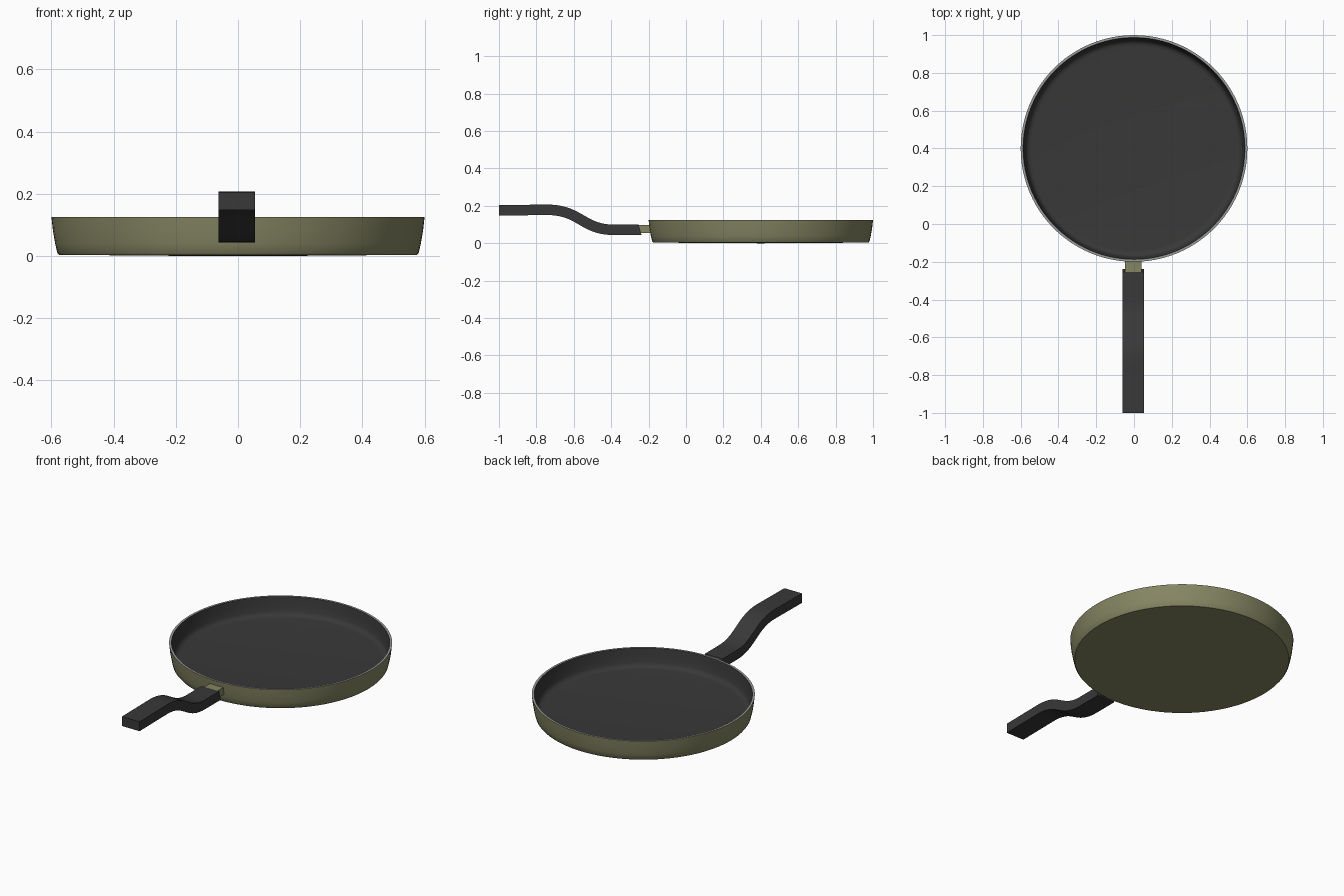
import bpy, bmesh, math
from mathutils import Vector

if "Cube" in bpy.data.objects:
    bpy.data.objects.remove(bpy.data.objects["Cube"])


def material(name, rgb):
    m = bpy.data.materials.new(name)
    m.diffuse_color = (*rgb, 1)
    m.use_nodes = True
    m.node_tree.nodes["Principled BSDF"].inputs["Base Color"].default_value = m.diffuse_color
    return m


olive = material("olive enamel", (0.235, 0.235, 0.125))
black = material("nonstick black", (0.04, 0.04, 0.04))
grey = material("bare metal rim", (0.32, 0.32, 0.31))


def finish(name, bm, mats, angle=35):
    bmesh.ops.recalc_face_normals(bm, faces=bm.faces)
    me = bpy.data.meshes.new(name)
    bm.to_mesh(me)
    bm.free()
    for m in mats:
        me.materials.append(m)
    ob = bpy.data.objects.new(name, me)
    bpy.context.collection.objects.link(ob)
    bpy.ops.object.select_all(action='DESELECT')
    bpy.context.view_layer.objects.active = ob
    ob.select_set(True)
    bpy.ops.object.shade_smooth_by_angle(angle=math.radians(angle))
    return ob


# Pan body: lathed profile (radius, height, material of the band that follows)
profile = [(0, 0, 0), (0.25, 0.001, 0), (0.576, 0.004, 0), (0.581, 0.01, 0),
           (0.588, 0.04, 0), (0.595, 0.08, 0), (0.6, 0.125, 2),
           (0.587, 0.125, 1), (0.581, 0.08, 1), (0.574, 0.045, 1),
           (0.568, 0.03, 1), (0.556, 0.022, 1), (0.54, 0.02, 1), (0, 0.02, 1)]
N = 96
bm = bmesh.new()
rings = []
for r, z, _ in profile:
    if r == 0:
        rings.append([bm.verts.new((0, 0.4, z))] * N)
    else:
        rings.append([bm.verts.new((r * math.cos(2 * math.pi * i / N),
                                    0.4 + r * math.sin(2 * math.pi * i / N), z))
                      for i in range(N)])
for (a, b), p in zip(zip(rings, rings[1:]), profile):
    for i in range(N):
        j = (i + 1) % N
        f = bm.faces.new(list(dict.fromkeys((a[i], a[j], b[j], b[i]))))
        f.material_index = p[2]
finish("pan_body", bm, [olive, black, grey])


# Bars swept along y: each section is (y, z) for bottom and top edges
def bar(name, sections, x0, x1, mat, bevel):
    bm = bmesh.new()
    loops = [[bm.verts.new((x, *p)) for x, p in
              ((x0, lo), (x1, lo), (x1, hi), (x0, hi))] for lo, hi in sections]
    for a, b in zip(loops, loops[1:]):
        for i in range(4):
            j = (i + 1) % 4
            bm.faces.new((a[i], a[j], b[j], b[i]))
    bm.faces.new(loops[0])
    bm.faces.new(loops[-1])
    edges = [e for e in bm.edges if len(e.link_faces) == 2
             and e.calc_face_angle() > math.radians(50)]
    bmesh.ops.recalc_face_normals(bm, faces=bm.faces)
    bmesh.ops.bevel(bm, geom=edges, offset=bevel, segments=2, profile=0.5,
                    affect='EDGES')
    return finish(name, bm, [mat])


# Handle centre line: straight grip, rounded S-bend, straight neck
def rounded(a, corner, b, steps=8):
    a, c, b = Vector(a), Vector(corner), Vector(b)
    return [a * (1 - t) ** 2 + c * 2 * t * (1 - t) + b * t * t
            for t in (i / steps for i in range(steps + 1))]


path = [Vector((-1, 0.176))]
path += rounded((-0.74, 0.179), (-0.655, 0.179), (-0.585, 0.139))
path += rounded((-0.53, 0.108), (-0.465, 0.072), (-0.39, 0.072))
path += [Vector((-0.246, 0.072))]
half = 0.028
sections = []
for i, p in enumerate(path):
    t = (path[min(i + 1, len(path) - 1)] - path[max(i - 1, 0)]).normalized()
    n = Vector((-t.y, t.x)) * half
    if i == 0:
        n = Vector((0, half))
    if i == len(path) - 1:
        n = Vector((-0.008, half))      # slanted joint at the neck
    sections.append((p - n, p + n))
bar("handle", sections, -0.062, 0.054, black, 0.005)

# Metal bracket joining handle to pan
bar("handle_bracket", [((-0.27, 0.054), (-0.27, 0.097)),
                       ((-0.186, 0.054), (-0.186, 0.097))],
    -0.047, 0.041, olive, 0.004)
